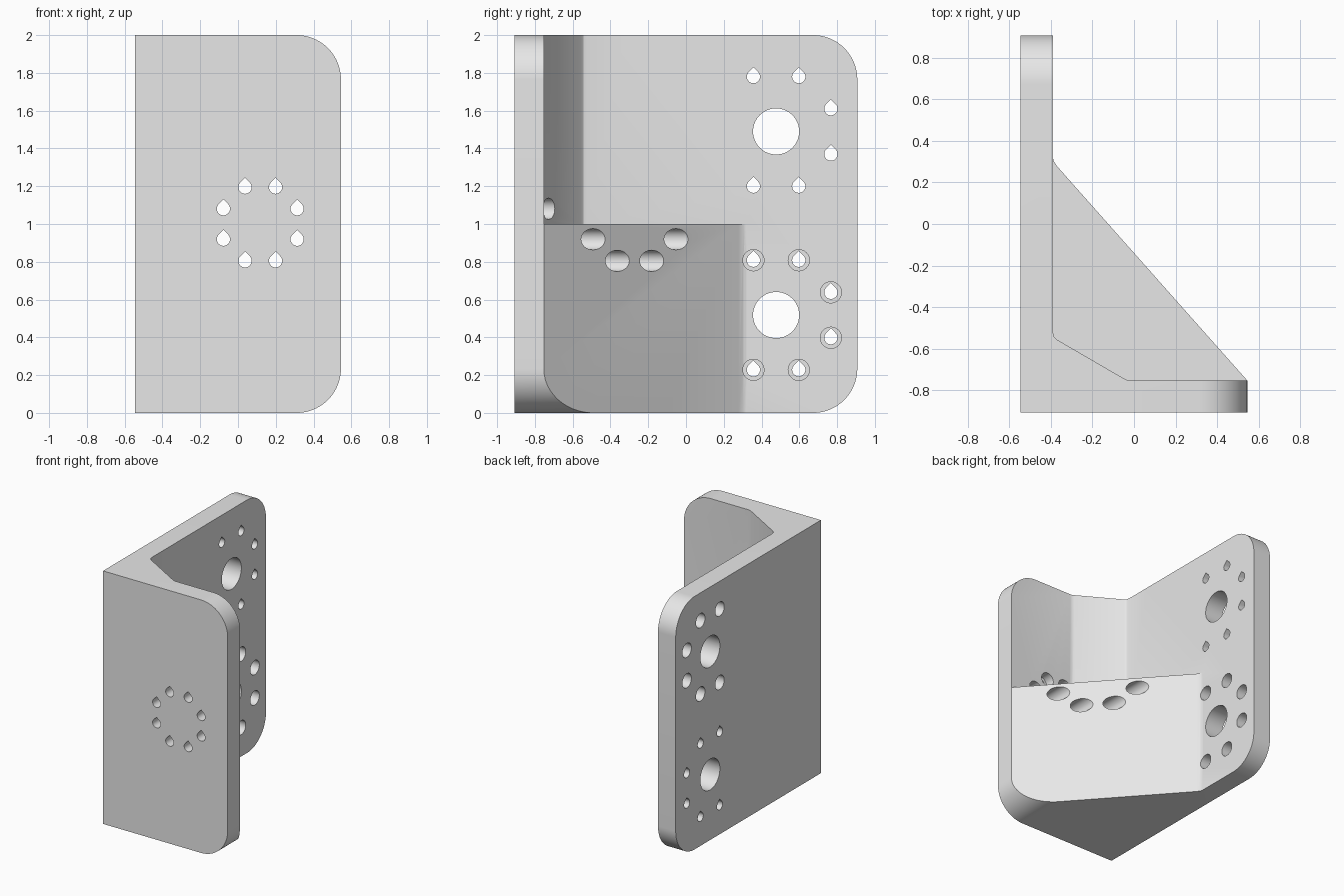
import bpy, bmesh, math

if "Cube" in bpy.data.objects:
    bpy.data.objects.remove(bpy.data.objects["Cube"])

X0, X1 = -0.545, 0.545      # overall width
Y0, Y1 = -0.907, 0.907      # overall depth
H = 2.0                     # overall height
INX, INY = -0.39, -0.753    # inner faces of side plate and front plate


def prisms(name, items):
    """Make one object from prisms: (2D outline, axis, low, high)."""
    bm = bmesh.new()
    place = {'x': lambda a, b, h: (h, a, b),
             'y': lambda a, b, h: (a, h, b),
             'z': lambda a, b, h: (a, b, h)}
    for pts, axis, lo, hi in items:
        f = place[axis]
        low = [bm.verts.new(f(a, b, lo)) for a, b in pts]
        top = [bm.verts.new(f(a, b, hi)) for a, b in pts]
        bm.faces.new(low)
        bm.faces.new(top[::-1])
        n = len(pts)
        for i in range(n):
            j = (i + 1) % n
            bm.faces.new((low[j], low[i], top[i], top[j]))
    bmesh.ops.recalc_face_normals(bm, faces=bm.faces[:])
    me = bpy.data.meshes.new(name)
    bm.to_mesh(me)
    bm.free()
    ob = bpy.data.objects.new(name, me)
    bpy.context.collection.objects.link(ob)
    return ob


def arc(ca, cb, r, start, end, n):
    return [(ca + r * math.cos(math.radians(start + (end - start) * i / n)),
             cb + r * math.sin(math.radians(start + (end - start) * i / n)))
            for i in range(n + 1)]


def circle(ca, cb, r, n=40):
    return arc(ca, cb, r, 0, 360, n)[:-1]


def teardrop(ca, cb, r):
    return arc(ca, cb, r, 135, 405, 24) + [(ca, cb + r * math.sqrt(2))]


def rounded_plate(lo, hi, r):
    """Outline with the two corners on the high side rounded."""
    return ([(lo, 0)] + arc(hi - r, r, r, -90, 0, 20)
            + arc(hi - r, H - r, r, 0, 90, 20) + [(lo, H)])


def ring(ca, cb, r):
    """Eight bolt positions around a centre."""
    return [(ca + r * math.cos(math.radians(22.5 + 45 * i)),
             cb + r * math.sin(math.radians(22.5 + 45 * i))) for i in range(8)]


# two plates with a chamfered inner corner, oversized and trimmed below
bracket = prisms("bracket", [(
    [(-0.7, -1.1), (0.75, -1.1), (0.75, INY), (-0.02, INY), (-0.035, -0.75),
     (-0.05, -0.743), (-0.37, -0.557), (-0.384, -0.543), (INX, -0.522),
     (INX, 1.1), (-0.7, 1.1)], 'z', -0.1, 2.1)])

# solid triangular gusset in the lower half
gusset = prisms("gusset_helper", [(
    [(-0.47, 0.33), (-0.392, 0.325), (-0.386, 0.303), (-0.37, 0.2775),
     (0.631, -0.85), (-0.47, -0.85)], 'z', -0.1, 1.0)])

# trimming shapes give the rounded outer corners
trim_front = prisms("trim_front", [(rounded_plate(X0, X1, 0.235), 'y', -1.5, 1.5)])
trim_side = prisms("trim_side", [(rounded_plate(Y0, Y1, 0.235), 'x', -1.5, 1.5)])

# through holes and counterbores
holes, bores = [], []
for cz, lo, hi in ((1.49, -0.7, -0.465), (0.518, -0.465, -0.3)):
    holes.append((circle(0.477, cz, 0.122, 64), 'x', -0.75, -0.25))
    for y, z in ring(0.477, cz, 0.314):
        if y > 0.3:
            holes.append((teardrop(y, z, 0.035), 'x', -0.75, -0.25))
            bores.append((circle(y, z, 0.056), 'x', lo, hi))
for x, z in ring(0.118, 1.0, 0.211):
    holes.append((teardrop(x, z, 0.035), 'y', -1.2, 0.6))
    bores.append((circle(x, z, 0.056), 'y', -0.83, 0.65))
hole_cutter = prisms("hole_cutter", holes)
bore_cutter = prisms("bore_cutter", bores)

helpers = [(gusset, 'UNION'), (trim_front, 'INTERSECT'), (trim_side, 'INTERSECT'),
           (bore_cutter, 'DIFFERENCE'), (hole_cutter, 'DIFFERENCE')]
for helper, op in helpers:
    mod = bracket.modifiers.new(helper.name, 'BOOLEAN')
    mod.operation = op
    mod.solver = 'EXACT'
    mod.object = helper
    helper.hide_render = True

# bake the booleans and drop the helpers
bpy.context.view_layer.update()
dg = bpy.context.evaluated_depsgraph_get()
mesh = bpy.data.meshes.new_from_object(bracket.evaluated_get(dg))
bracket.modifiers.clear()
bracket.data = mesh
for helper, op in helpers:
    bpy.data.objects.remove(helper)

# single light grey colour
grey = bpy.data.materials.new("light_grey")
grey.diffuse_color = (0.8, 0.8, 0.8, 1)
grey.use_nodes = True
grey.node_tree.nodes["Principled BSDF"].inputs["Base Color"].default_value = grey.diffuse_color
mesh.materials.clear()
mesh.materials.append(grey)

bpy.ops.object.select_all(action='DESELECT')
bracket.select_set(True)
bpy.context.view_layer.objects.active = bracket
bpy.ops.object.shade_smooth_by_angle(angle=math.radians(25))
